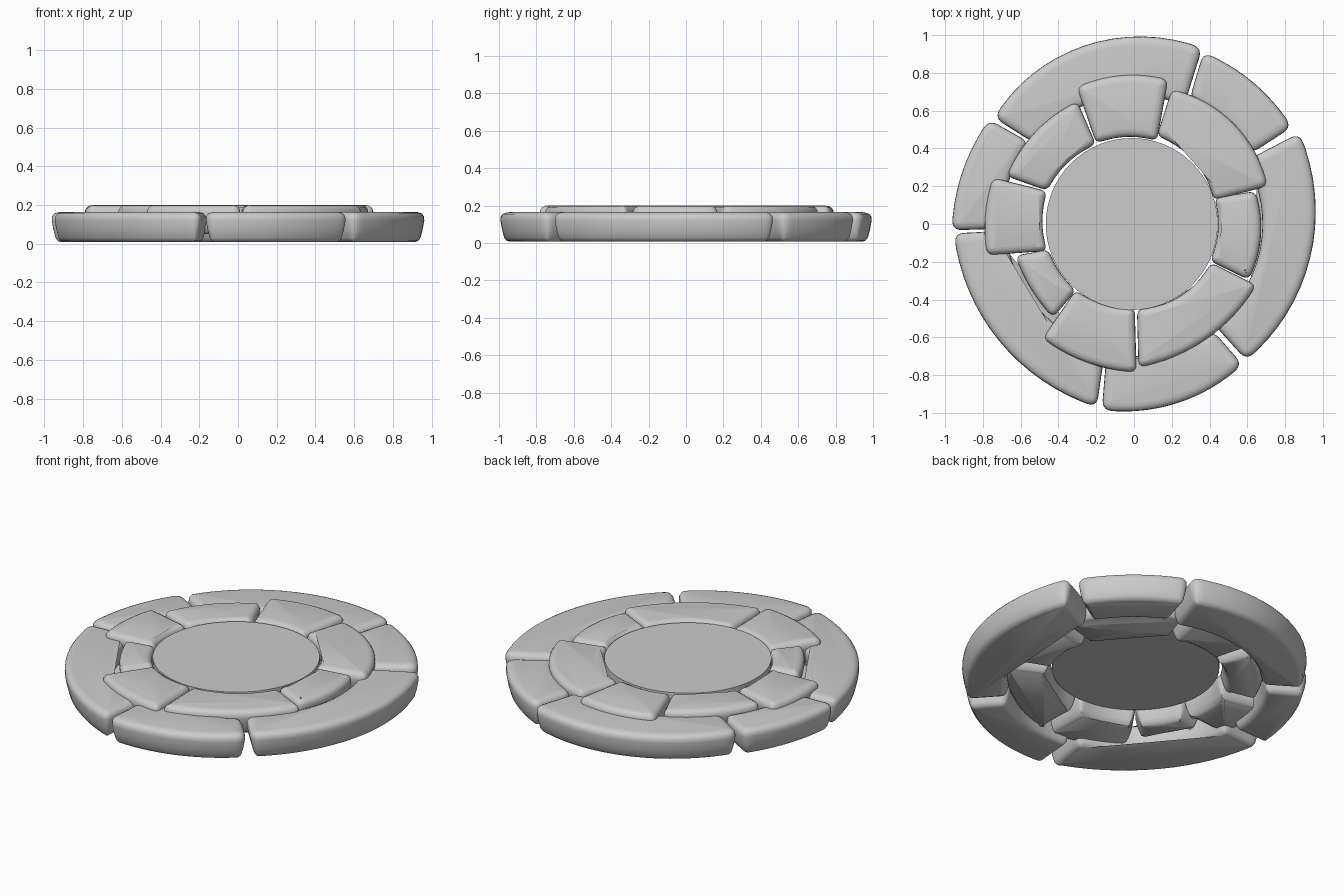
import bpy, bmesh
from math import radians, cos, sin
from mathutils import Vector

if "Cube" in bpy.data.objects:
    bpy.data.objects.remove(bpy.data.objects["Cube"])


def polar(a, r):
    return Vector((r * cos(a), r * sin(a)))


def outline(spec, d, round_size):
    """Rounded arc-shaped outline, shrunk by d, counter-clockwise."""
    a0, a1, r0, rm, r1, b0, b1, q0, q1 = spec
    n = 16

    def arc(s0, s1, p0, pm, p1, shift):
        rmid = (p0 + p1) / 2
        s0, s1 = radians(s0) + d / rmid, radians(s1) - d / rmid
        pts = []
        for i in range(n + 1):
            t = i / n
            bulge = 4 * t * (1 - t) * (pm - (p0 + p1) / 2)
            pts.append(polar(s0 + (s1 - s0) * t, p0 + (p1 - p0) * t + bulge + shift))
        return pts

    outer = arc(a0, a1, r0, rm, r1, -d)
    inner = arc(b0, b1, q0, (q0 + q1) / 2, q1, d)[::-1]
    sides = [outer, [outer[-1].lerp(inner[0], i / 8) for i in range(9)],
             inner, [inner[-1].lerp(outer[0], i / 8) for i in range(9)]]
    pts = []
    for k, side in enumerate(sides):
        # straight or arc run, kept clear of its two corners
        start, end = side[0], side[-1]
        first = start + (side[1] - start).normalized() * round_size
        last = end + (side[-2] - end).normalized() * round_size
        keep = [p for p in side if (p - start).length > round_size * 1.15
                and (p - end).length > round_size * 1.15]
        pts += [first] + keep + [last]
        # curved corner into the next side
        nxt = sides[(k + 1) % 4]
        after = end + (nxt[1] - nxt[0]).normalized() * round_size
        for i in range(1, 5):
            t = i / 5
            pts.append(last * (1 - t) ** 2 + end * 2 * t * (1 - t) + after * t * t)
    return pts


def stone(name, spec, layers, round_size):
    """Stack shrunken outlines into a soft-edged paving stone."""
    bm = bmesh.new()
    # fixed point counts: corners keep the same layout, so use the full outline
    base = outline(spec, 0, round_size)
    centre = sum(base, Vector((0, 0))) / len(base)
    count = len(base)
    rings = []
    for z, d in layers:
        ring = []
        for i, p in enumerate(base):
            tangent = (base[(i + 1) % count] - base[i - 1]).normalized()
            normal = Vector((-tangent.y, tangent.x))
            q = p + normal * d
            ring.append(bm.verts.new((q.x, q.y, z)))
        rings.append(ring)
    for low, high in zip(rings, rings[1:]):
        for i in range(count):
            j = (i + 1) % count
            bm.faces.new((low[i], low[j], high[j], high[i]))
    bm.faces.new(rings[0][::-1])
    bm.faces.new(rings[-1])
    bmesh.ops.recalc_face_normals(bm, faces=bm.faces)
    mesh = bpy.data.meshes.new(name)
    bm.to_mesh(mesh)
    bm.free()
    ob = bpy.data.objects.new(name, mesh)
    bpy.context.collection.objects.link(ob)
    bpy.context.view_layer.objects.active = ob
    bpy.ops.object.select_all(action='DESELECT')
    ob.select_set(True)
    bpy.ops.object.shade_smooth_by_angle(angle=radians(40))


# outer ring: start/end angle, outer radius start/mid/end,
# inner start/end angle, inner radius start/end
outer_specs = [
    (68.8, 142.8, 1.0, .98, .93, 67, 141, .68, .68),
    (31.5, 68.0, .98, .98, .98, 31, 66, .72, .72),
    (-50.5, 28.8, .935, .95, 1.0, -51.5, 29.5, .68, .68),
    (-99.8, -52.3, 1.0, .975, .94, -102, -53.5, .70, .70),
    (183, 258.5, .955, .945, .99, 183, 257, .675, .675),
    (144.2, 182, .945, .95, .965, 142, 182, .70, .70),
]
outer_layers = [(.008, .05), (.014, .032), (.03, .02), (.07, .009), (.12, 0),
                (.142, .002), (.155, .012), (.162, .028), (.165, .048)]
for i, s in enumerate(outer_specs):
    stone(f"outer_stone_{i + 1}", s, outer_layers, .055)

# inner ring
inner_specs = [
    (76.7, 112.7, .785, .79, .785, 74.5, 115.2, .455, .47),
    (15.8, 74.3, .735, .75, .74, 16.5, 75.5, .44, .48),
    (-26, 15.2, .675, .675, .665, -26, 18, .445, .445),
    (-88.2, -26.6, .76, .72, .725, -88, -26.5, .45, .455),
    (231.4, 271, .775, .775, .785, 228.5, 270.5, .465, .445),
    (195, 229.2, .65, .645, .655, 196.5, 229, .47, .465),
    (161.8, 192, .785, .79, .795, 159.3, 197.3, .49, .48),
    (114.8, 159.5, .715, .715, .72, 115.5, 159, .465, .49),
]
inner_layers = [(.05, .05), (.06, .032), (.085, .02), (.12, .008), (.155, 0),
                (.175, .002), (.189, .011), (.197, .026), (.2, .045)]
for i, s in enumerate(inner_specs):
    stone(f"inner_stone_{i + 1}", s, inner_layers, .04)

# flat round centre
bpy.ops.mesh.primitive_cylinder_add(vertices=64, radius=.455, depth=.06,
                                    location=(-.012, 0, .16))
bpy.context.object.name = "centre_disc"
bpy.ops.object.shade_smooth_by_angle(angle=radians(40))
